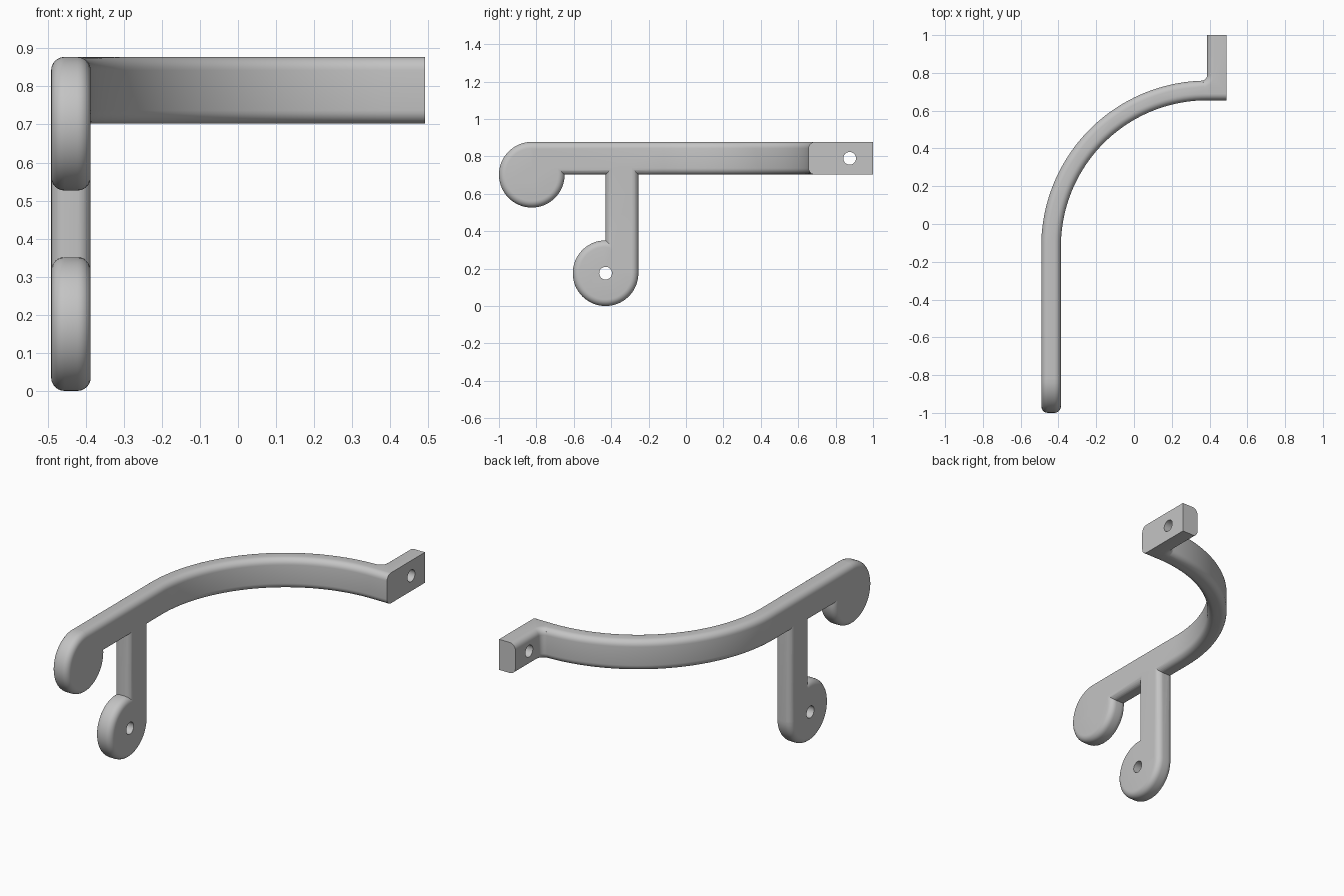
import bpy, bmesh, math
from mathutils import Matrix

if "Cube" in bpy.data.objects:
    bpy.data.objects.remove(bpy.data.objects["Cube"], do_unlink=True)

X0, X1 = -0.491, 0.491      # overall width
T = 0.104                   # bar thickness
R = 0.1755                  # lug radius, also the bar height
TOP = 5 * R                 # top of the rail
ROUND = 0.035               # edge rounding
UPPER, LOWER = (-0.8245, 4 * R), (-0.43, R)   # lug centres (y, z)

grey = bpy.data.materials.new("grey plastic")
grey.use_nodes = True
colour = (0.55, 0.55, 0.55, 1)
grey.diffuse_color = colour
grey.node_tree.nodes["Principled BSDF"].inputs["Base Color"].default_value = colour


def arc(cx, cy, r, a0, a1, n):
    """Points along a circular arc, angles in degrees."""
    angles = [math.radians(a0 + (a1 - a0) * i / n) for i in range(n + 1)]
    return [(cx + r * math.cos(a), cy + r * math.sin(a)) for a in angles]


def slab(name, outline, depth, place, rounded=lambda a, b: True):
    """Extrude an outline and round the rim edges chosen by a rule."""
    bm = bmesh.new()
    base = bm.faces.new([bm.verts.new((u, v, 0)) for u, v in outline])
    top = bmesh.ops.extrude_face_region(bm, geom=[base])["geom"]
    bmesh.ops.translate(bm, vec=(0, 0, depth),
                        verts=[g for g in top if isinstance(g, bmesh.types.BMVert)])
    bmesh.ops.recalc_face_normals(bm, faces=bm.faces)
    rim = [e for e in bm.edges
           if abs(e.verts[0].co.z - e.verts[1].co.z) < 1e-6
           and rounded(e.verts[0].co, e.verts[1].co)]
    if rim:
        bmesh.ops.bevel(bm, geom=rim, offset=ROUND, segments=6, profile=0.5,
                        affect='EDGES', clamp_overlap=False)
    bm.transform(place)
    bmesh.ops.recalc_face_normals(bm, faces=bm.faces)
    mesh = bpy.data.meshes.new(name)
    bm.to_mesh(mesh)
    bm.free()
    mesh.materials.append(grey)
    obj = bpy.data.objects.new(name, mesh)
    bpy.context.collection.objects.link(obj)
    return obj


def side(x):
    """Stand a (y, z) outline up so that it extrudes along x."""
    return Matrix(((0, 0, 1, x), (1, 0, 0, 0), (0, 1, 0, 0), (0, 0, 0, 1)))


# Curved rail with the mounting tab at its far end
tab_x, inner_y = X1 - T, 0.655
radius = tab_x - X0
cy = inner_y + T - radius
fillet = 0.03
start = math.degrees(math.acos(-fillet / radius))
outline = [(X0 + T, UPPER[0])]
outline += arc(tab_x, cy, radius - T, 180, 90, 40)
outline += [(X1, inner_y), (X1, 1), (tab_x, 1)]
outline += arc(tab_x - fillet, inner_y + T + fillet, fillet, 0, -90, 6)
outline += arc(tab_x, cy, radius, start, 180, 40)
outline += [(X0, UPPER[0])]


def not_cut_end(a, b):
    ends = ((a.x, b.x, X1), (a.y, b.y, 1), (a.y, b.y, UPPER[0]))
    return not any(abs(p - e) < 1e-4 and abs(q - e) < 1e-4 for p, q, e in ends)


bracket = slab("bracket", outline, R, Matrix.Translation((0, 0, TOP - R)), not_cut_end)

# Round lugs and the hanging arm
lugs = [slab(n, arc(y, z, R, 0, 354.375, 63), T, side(X0))
        for n, (y, z) in (("upper_lug", UPPER), ("lower_lug", LOWER))]
y, z = LOWER
arm = slab("hanging_arm", [(y, z), (y + R, z), (y + R, TOP - 0.12), (y, TOP - 0.12)],
           T, side(X0), lambda a, b: abs(a.x - b.x) < 1e-5)

# Bolt hole cutters
cutters = [slab("hole_cutter", arc(y, z, 0.034, 0, 348.75, 31), 0.4, side(x - 0.2),
                lambda a, b: False)
           for x, y, z in ((X0, *UPPER), (X0, *LOWER), (X1, 0.875, TOP - R / 2))]

# Join the parts and drill the holes
helpers = lugs + [arm] + cutters
for h in helpers:
    mod = bracket.modifiers.new(h.name, 'BOOLEAN')
    mod.operation = 'DIFFERENCE' if h in cutters else 'UNION'
    mod.solver = 'EXACT'
    mod.object = h
bpy.context.view_layer.update()
final = bpy.data.meshes.new_from_object(
    bracket.evaluated_get(bpy.context.evaluated_depsgraph_get()))
bracket.modifiers.clear()
bracket.data = final
for h in helpers:
    bpy.data.objects.remove(h, do_unlink=True)

bpy.ops.object.select_all(action='DESELECT')
bracket.select_set(True)
bpy.context.view_layer.objects.active = bracket
bpy.ops.object.shade_smooth_by_angle(angle=math.radians(30))
